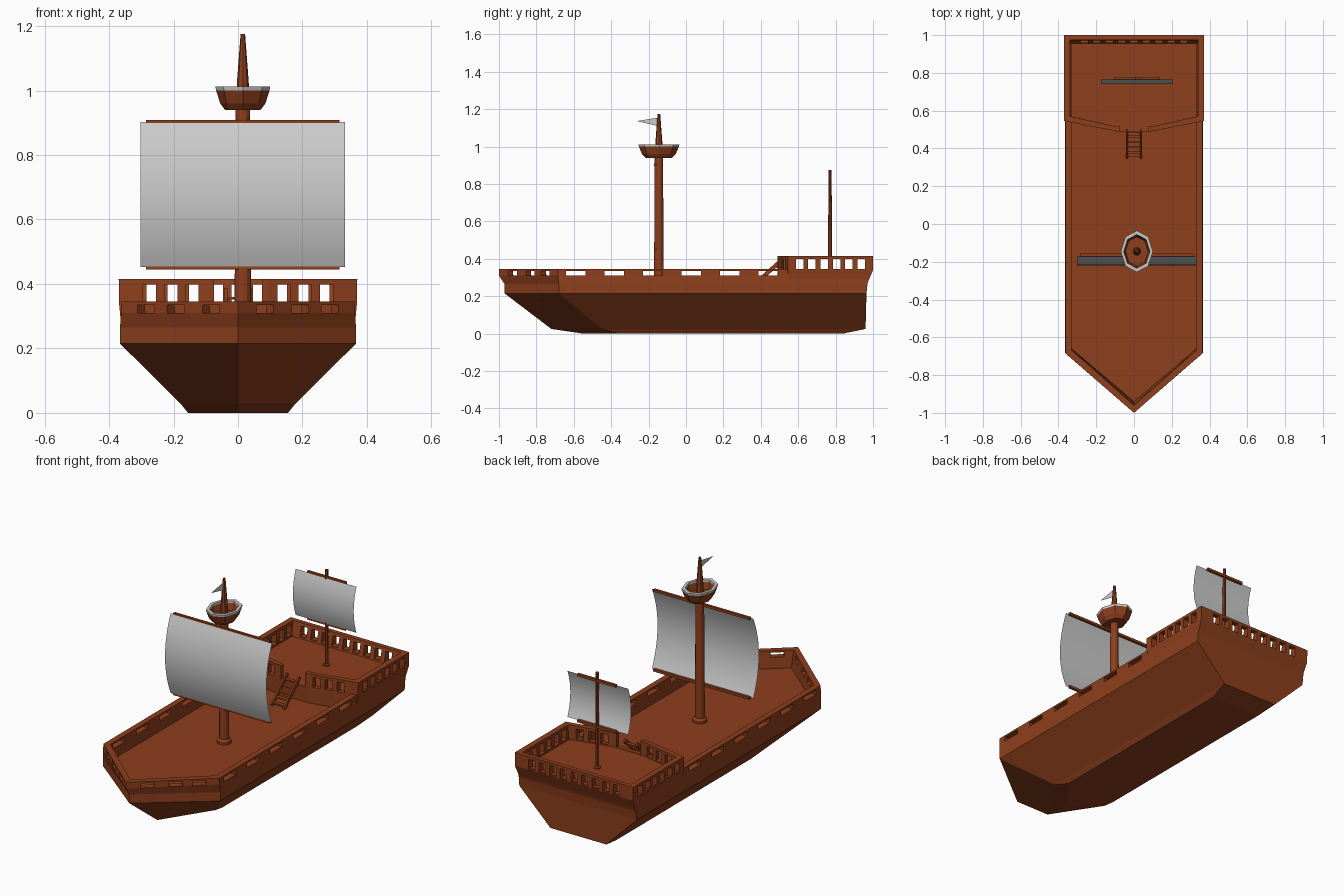
import bpy, bmesh, math
from mathutils import Vector, Matrix

if "Cube" in bpy.data.objects:
    bpy.data.objects.remove(bpy.data.objects["Cube"])

wood = bpy.data.materials.new("wood")
wood.diffuse_color = (0.27, 0.05, 0.012, 1)
wood.use_nodes = True
wood.node_tree.nodes["Principled BSDF"].inputs["Base Color"].default_value = wood.diffuse_color


def finish(name, bm, mat=wood):
    bmesh.ops.recalc_face_normals(bm, faces=bm.faces)
    me = bpy.data.meshes.new(name)
    bm.to_mesh(me)
    bm.free()
    ob = bpy.data.objects.new(name, me)
    bpy.context.collection.objects.link(ob)
    if mat:
        me.materials.append(mat)
    return ob


def loft(name, rings, mat=wood, closed=False):
    """Skin a list of equal-length rings; cap the ends or join last to first."""
    bm = bmesh.new()
    vs = [[bm.verts.new(p) for p in r] for r in rings]
    n = len(rings[0])
    pairs = list(zip(vs, vs[1:])) + ([(vs[-1], vs[0])] if closed else [])
    for a, b in pairs:
        for i in range(n):
            j = (i + 1) % n
            bm.faces.new((a[i], a[j], b[j], b[i]))
    if not closed:
        bm.faces.new(vs[0])
        bm.faces.new(vs[-1])
    return finish(name, bm, mat)


def turned(name, profile, x, y, n=12, stretch=1.0, mat=wood, closed=False):
    """Lathe (radius, z) points around a vertical axis."""
    rings = [[(x + r * math.cos(2 * math.pi * i / n),
               y + r * stretch * math.sin(2 * math.pi * i / n), z)
              for i in range(n)] for r, z in profile]
    return loft(name, rings, mat, closed)


def add_box(bm, c, size, rot=0, axis='Z'):
    m = Matrix.Translation(c) @ Matrix.Rotation(rot, 4, axis) @ Matrix.Diagonal((*size, 1))
    bmesh.ops.create_cube(bm, size=1, matrix=m)


def cut(target, name, bm):
    cutter = finish(name, bm, None)
    cutter.hide_render = True
    cutter.display_type = 'WIRE'
    mod = target.modifiers.new("openings", 'BOOLEAN')
    mod.operation = 'DIFFERENCE'
    mod.solver = 'EXACT'
    mod.object = cutter


# hull: pentagonal plan, outside up to the rail then inside down to the deck
def plan(z, tip, sh, w, stern):
    return [(0, tip, z), (w, sh, z), (w, stern, z), (-w, stern, z), (-w, sh, z)]

hull = loft("hull", [
    plan(0.0, -0.55, -0.36, 0.155, 0.84),
    plan(0.025, -0.72, -0.45, 0.175, 0.96),
    plan(0.215, -0.97, -0.68, 0.366, 0.965),
    plan(0.265, -0.97, -0.68, 0.366, 0.97),
    plan(0.31, -1.0, -0.685, 0.363, 0.985),
    plan(0.345, -1.0, -0.685, 0.362, 0.99),
    plan(0.345, -0.96, -0.668, 0.33, 0.96),
    plan(0.25, -0.94, -0.66, 0.33, 0.94)])

# scuppers along the main rail and the bow
bm = bmesh.new()
for s in (-1, 1):
    for k in range(6):
        add_box(bm, (s * 0.35, -0.59 + 0.206 * k, 0.322), (0.12, 0.105, 0.025))
    for t in (0.21, 0.52, 0.78):
        add_box(bm, (s * 0.348 * t, -0.982 + 0.315 * t, 0.322),
                (0.07, 0.11, 0.025), s * math.radians(41))
cut(hull, "scupper_cutter", bm)


# quarterdeck with raised railing and angled front
def qplan(z, w, side, mid, back):
    return [(-w, side, z), (-0.09, mid, z), (0.09, mid, z),
            (w, side, z), (w, back, z), (-w, back, z)]

quarter = loft("quarterdeck", [
    qplan(0.245, 0.36, 0.545, 0.49, 0.96),
    qplan(0.34, 0.369, 0.545, 0.49, 1.0),
    qplan(0.415, 0.37, 0.545, 0.49, 1.0),
    qplan(0.415, 0.338, 0.57, 0.515, 0.975),
    qplan(0.335, 0.335, 0.57, 0.515, 0.955)])

bm = bmesh.new()
for s in (-1, 1):
    for k in range(6):
        add_box(bm, (s * 0.355, 0.607 + 0.066 * k, 0.371), (0.12, 0.04, 0.056))
    for k in range(2, 5):
        add_box(bm, (s * (0.066 * k + 0.01), 0.525, 0.371), (0.04, 0.12, 0.056))
for k in range(-4, 5):
    add_box(bm, (0.066 * k, 0.98, 0.371), (0.04, 0.12, 0.056))
add_box(bm, (0, 0.5, 0.388), (0.15, 0.08, 0.1))
cut(quarter, "railing_cutter", bm)

# stairs from main deck to quarterdeck
bm = bmesh.new()
for s in (-1, 1):
    add_box(bm, (s * 0.038, 0.425, 0.315), (0.01, 0.19, 0.022), math.radians(42), 'X')
for k in range(5):
    add_box(bm, (0, 0.365 + 0.028 * k, 0.266 + 0.0225 * k), (0.07, 0.022, 0.008))
finish("stairs", bm)

# masts with collars at the deck
MX, MY, ZY = 0.015, -0.145, 0.77
turned("main_mast", [(0.038, 0.245), (0.038, 0.262), (0.026, 0.275), (0.022, 0.96)], MX, MY)
turned("top_mast", [(0.022, 0.95), (0.018, 1.03), (0.007, 1.175)], MX, MY, 8)
turned("rear_mast", [(0.018, 0.33), (0.018, 0.342), (0.01, 0.346), (0.009, 0.875)], MX, ZY, 8)

# lookout basket with pale rim
turned("lookout_basket", [(0.055, 0.94), (0.07, 0.96), (0.083, 1.0), (0.071, 1.0),
                          (0.06, 0.962)], MX, MY, 8, 1.29)
turned("basket_rim", [(0.083, 1.0), (0.085, 1.012), (0.069, 1.012), (0.069, 1.0)],
       MX, MY, 8, 1.29, None, True)


# sails: thin sheets bulging forward, with a yard above and below
def sail(name, y, half, z0, z1, bulge, yard_half):
    n = 14
    bm = bmesh.new()
    rows = []
    for i in range(n + 1):
        t = i / n
        yy = y - bulge * 4 * t * (1 - t)
        rows.append([bm.verts.new((MX + s * half, yy, z0 + (z1 - z0) * t)) for s in (-1, 1)])
    for a, b in zip(rows, rows[1:]):
        bm.faces.new((a[0], a[1], b[1], b[0])).smooth = True
    finish(name, bm, None)
    bm = bmesh.new()
    for z in (z0, z1):
        add_box(bm, (MX, y + 0.006, z), (yard_half * 2, 0.014, 0.014))
    finish(name + "_yards", bm)

sail("main_sail", -0.17, 0.317, 0.452, 0.902, 0.05, 0.30)
sail("rear_sail", 0.765, 0.19, 0.57, 0.83, 0.025, 0.12)

# pennant
bm = bmesh.new()
bm.faces.new([bm.verts.new(p) for p in
              ((MX, MY - 0.005, 1.155), (MX, MY - 0.005, 1.11), (MX, -0.263, 1.136))])
finish("pennant", bm, None)
